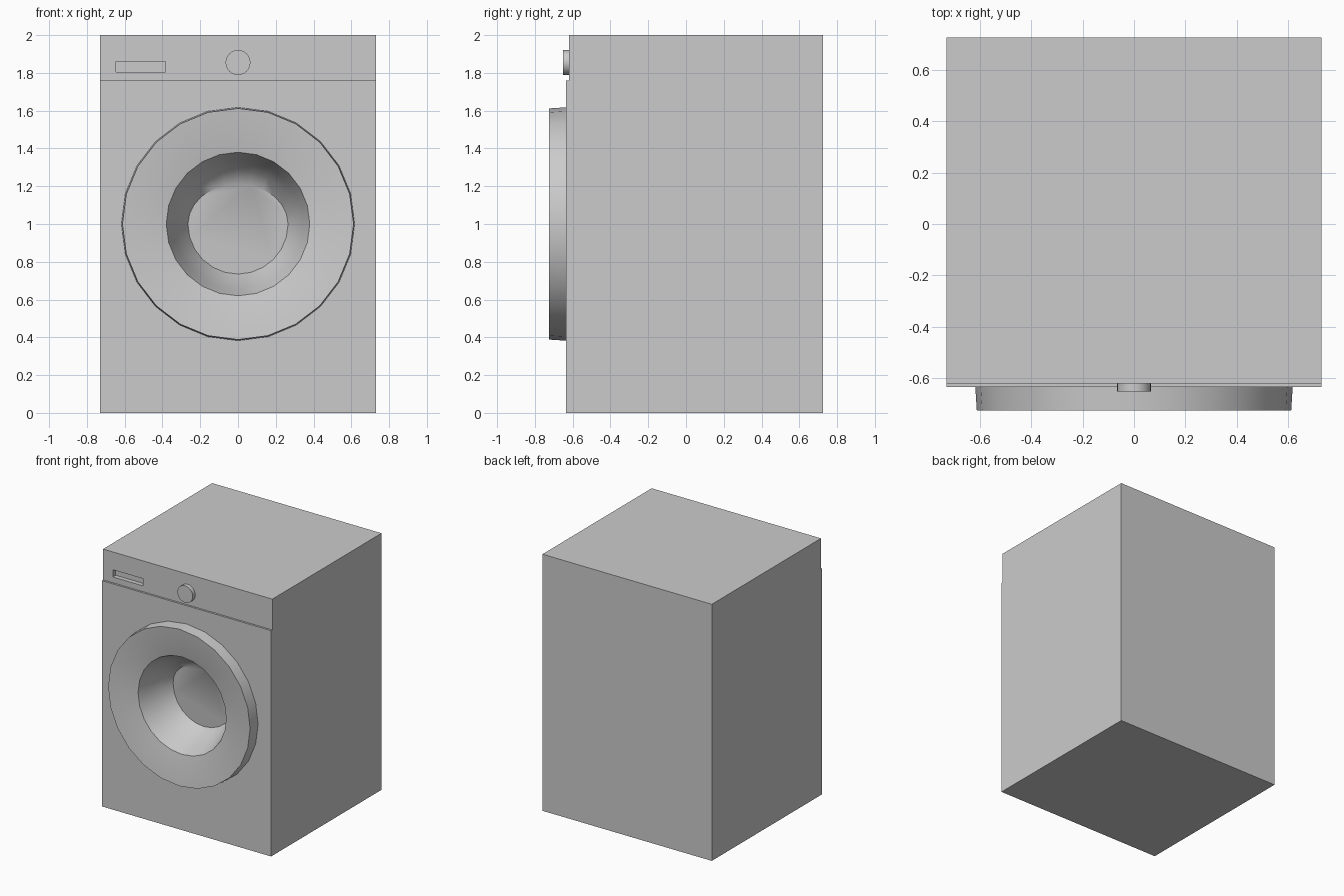
import bpy, bmesh
from math import sin, cos, pi, radians

if "Cube" in bpy.data.objects:
    bpy.data.objects.remove(bpy.data.objects["Cube"])

SIDES = 24


def make_object(name, bm):
    bmesh.ops.recalc_face_normals(bm, faces=bm.faces)
    mesh = bpy.data.meshes.new(name)
    bm.to_mesh(mesh)
    bm.free()
    obj = bpy.data.objects.new(name, mesh)
    bpy.context.collection.objects.link(obj)
    return obj


def smooth(obj, angle=35):
    bpy.ops.object.select_all(action='DESELECT')
    obj.select_set(True)
    bpy.context.view_layer.objects.active = obj
    bpy.ops.object.shade_smooth_by_angle(angle=radians(angle))


def loft(name, rings, z, cap_start=False, cap_end=False):
    """Rings around the y axis: (radius, y, upper squash, y shift of the top)."""
    bm = bmesh.new()
    loops = []
    for r, y, squash, lean in rings:
        loop = []
        for i in range(SIDES):
            s, c = sin(2 * pi * i / SIDES), cos(2 * pi * i / SIDES)
            up = max(c, 0)
            loop.append(bm.verts.new((r * s, y + lean * up, z + r * c * (squash if c > 0 else 1))))
        loops.append(loop)
    for a, b in zip(loops, loops[1:]):
        for i in range(SIDES):
            j = (i + 1) % SIDES
            bm.faces.new((a[i], a[j], b[j], b[i]))
    if cap_start:
        bm.faces.new(loops[0])
    if cap_end:
        bm.faces.new(loops[-1])
    return make_object(name, bm)


def cut(target, cutter):
    mod = target.modifiers.new("cut", 'BOOLEAN')
    mod.operation = 'DIFFERENCE'
    mod.solver = 'EXACT'
    mod.object = cutter
    cutter.hide_render = True
    cutter.hide_set(True)


# Cabinet: side profile with the set-back control panel, extruded across x
bm = bmesh.new()
profile = [(-0.635, 0), (0.725, 0), (0.725, 2), (-0.62, 2), (-0.62, 1.76), (-0.635, 1.76)]
side = bm.faces.new([bm.verts.new((-0.73, y, z)) for y, z in profile])
ext = bmesh.ops.extrude_face_region(bm, geom=[side])
bmesh.ops.translate(bm, vec=(1.46, 0, 0),
                    verts=[v for v in ext["geom"] if isinstance(v, bmesh.types.BMVert)])
cabinet = make_object("cabinet", bm)

# Door, with the sloped rim running into the deep bowl
door = loft("door", [
    (0.618, -0.630, 1, 0), (0.612, -0.725, 1, 0), (0.50, -0.712, 1, 0), (0.38, -0.688, 1, 0),
    (0.345, -0.59, 0.98, 0), (0.31, -0.50, 0.92, 0), (0.265, -0.42, 0.80, -0.03),
], 1.0, cap_end=True)

# Programme knob
knob = loft("control_knob", [(0.066, -0.61, 1, 0), (0.066, -0.652, 1, 0)], 1.855, True, True)

# Openings for the door bowl and the detergent drawer grip
opening = loft("door_opening_cutter", [(0.5, -0.8, 1, 0), (0.5, -0.33, 1, 0)], 1.0, True, True)
bm = bmesh.new()
bmesh.ops.create_cube(bm, size=1)
bmesh.ops.scale(bm, vec=(0.26, 0.2, 0.056), verts=bm.verts)
bmesh.ops.translate(bm, vec=(-0.515, -0.685, 1.833), verts=bm.verts)
slot = make_object("drawer_slot_cutter", bm)

smooth(door)
smooth(knob)
cut(cabinet, opening)
cut(cabinet, slot)
